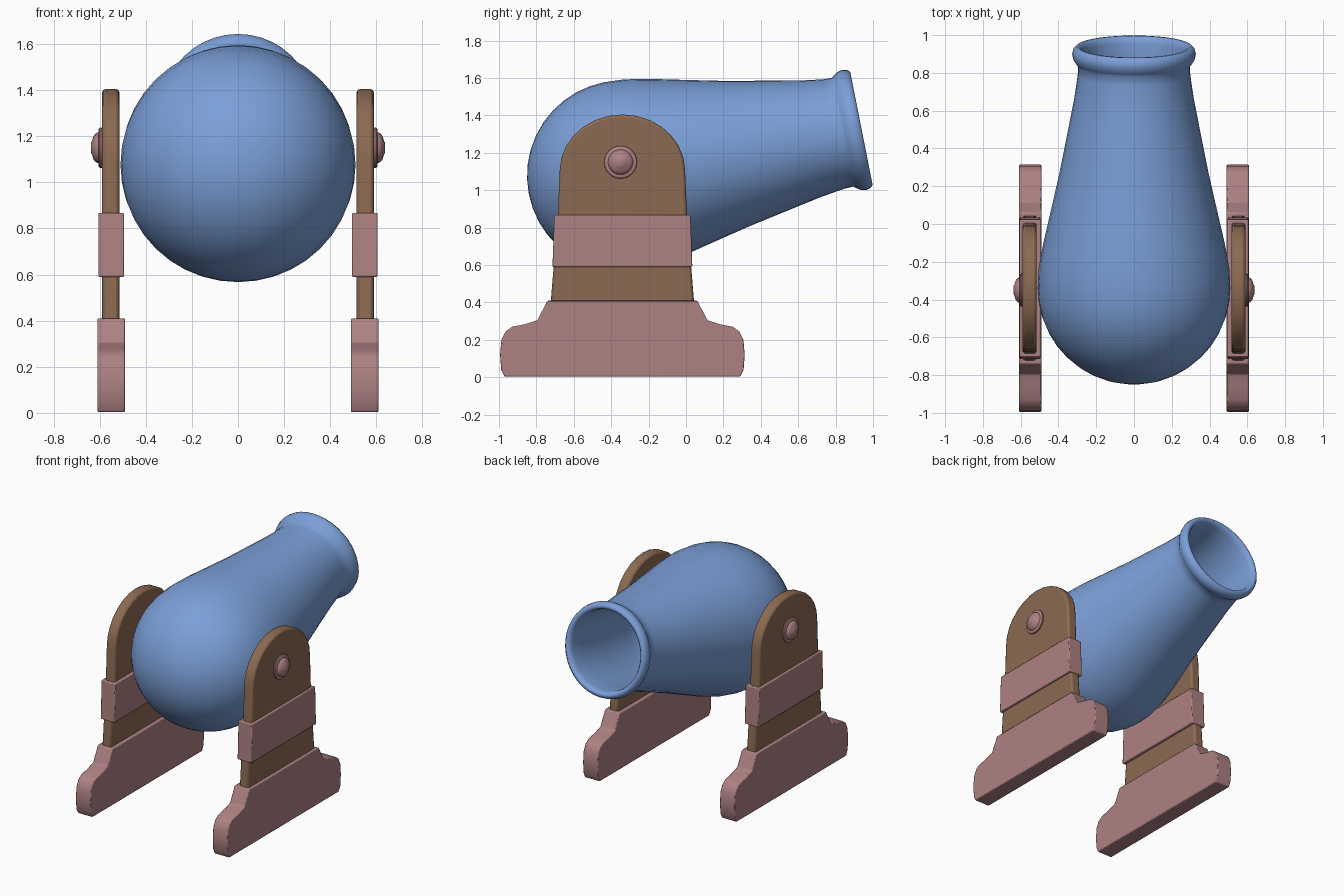
import bpy, bmesh, math
from mathutils import Matrix

if "Cube" in bpy.data.objects:
    bpy.data.objects.remove(bpy.data.objects["Cube"])


def material(name, rgb):
    m = bpy.data.materials.new(name)
    m.diffuse_color = (*rgb, 1)
    m.use_nodes = True
    m.node_tree.nodes["Principled BSDF"].inputs["Base Color"].default_value = m.diffuse_color
    return m


BLUE = material("blue_metal", (0.20, 0.35, 0.69))
BROWN = material("brown_wood", (0.26, 0.145, 0.085))
PINK = material("pink_trim", (0.42, 0.22, 0.225))


def finish(bm, name, mat, bevel=0, mirror=False, angle=35):
    bmesh.ops.remove_doubles(bm, verts=bm.verts, dist=1e-5)
    bmesh.ops.recalc_face_normals(bm, faces=bm.faces)
    me = bpy.data.meshes.new(name)
    bm.to_mesh(me)
    bm.free()
    me.materials.append(mat)
    ob = bpy.data.objects.new(name, me)
    bpy.context.collection.objects.link(ob)
    bpy.ops.object.select_all(action='DESELECT')
    bpy.context.view_layer.objects.active = ob
    ob.select_set(True)
    bpy.ops.object.shade_smooth_by_angle(angle=math.radians(angle))
    if bevel:
        b = ob.modifiers.new("bevel", 'BEVEL')
        b.width, b.segments, b.angle_limit = bevel, 2, math.radians(40)
    if mirror:
        ob.modifiers.new("mirror", 'MIRROR')
    return ob


def lathe(name, profile, mat, matrix, steps=32, **kw):
    # revolve (radius, height) points about local z
    bm = bmesh.new()
    rings = [[bm.verts.new((r * math.cos(t), r * math.sin(t), h))
              for t in (2 * math.pi * i / steps for i in range(steps))]
             for r, h in profile]
    for a, b in zip(rings, rings[1:]):
        for i in range(steps):
            j = (i + 1) % steps
            bm.faces.new((a[i], a[j], b[j], b[i]))
    bm.transform(matrix)
    return finish(bm, name, mat, **kw)


def slab(name, outline, x0, x1, mat, bevel):
    # extrude a (y, z) outline from x0 to x1, mirrored to the other side
    bm = bmesh.new()
    face = bm.faces.new([bm.verts.new((x0, y, z)) for y, z in outline])
    ext = bmesh.ops.extrude_face_region(bm, geom=[face])
    vs = [v for v in ext["geom"] if isinstance(v, bmesh.types.BMVert)]
    bmesh.ops.translate(bm, verts=vs, vec=(x1 - x0, 0, 0))
    return finish(bm, name, mat, bevel, True)


CY = -0.34  # centre line of the side stands

# Barrel: round breech, taper, rolled lip and bore, tilted up 11 degrees
R = 0.51
breech = [(R * math.sin(t), -R * math.cos(t))
          for t in (math.radians(a) for a in range(0, 91, 9))]
breech[0] = (0, -R)
taper = [(0.504, 0.11), (0.481, 0.24), (0.437, 0.433), (0.395, 0.62), (0.355, 0.825),
         (0.317, 1.02), (0.298, 1.15), (0.296, 1.20)]
lip = [(0.308, 1.215), (0.321, 1.235), (0.328, 1.262), (0.322, 1.288),
       (0.308, 1.303), (0.292, 1.303), (0.280, 1.29), (0.274, 1.265)]
bore = [(0.272, 1.15), (0.28, 0.9), (0.29, 0.6), (0.28, 0.45), (0.22, 0.34), (0.12, 0.28), (0, 0.26)]
tilt = Matrix.Translation((0, CY, 1.077)) @ Matrix.Rotation(math.radians(11.2 - 90), 4, 'X')
lathe("barrel", breech + taper + lip + bore, BLUE, tilt, steps=40, angle=60)

# Arched wooden side plates
arch = [(CY + 0.335 * math.cos(t), 1.105 + 0.30 * math.sin(t))
        for t in (math.pi * i / 14 for i in range(15))]
slab("side_plate", [(CY - 0.385, 0.38)] + [(CY + 0.385, 0.38), (CY + 0.345, 0.87)]
     + arch + [(CY - 0.345, 0.87)], 0.515, 0.589, BROWN, 0.014)

# Bands wrapped around the plates
slab("plate_band", [(CY - 0.374, 0.59), (CY + 0.374, 0.59),
                    (CY + 0.364, 0.868), (CY - 0.364, 0.868)], 0.494, 0.606, PINK, 0.006)

# Stepped feet
half = [(0.63, 0.003), (0.648, 0.04), (0.654, 0.12), (0.647, 0.20), (0.625, 0.245), (0.59, 0.27),
        (0.52, 0.284), (0.455, 0.305), (0.40, 0.41)]
slab("foot", [(CY + d, z) for d, z in half]
     + [(CY - d, z) for d, z in reversed(half)], 0.49, 0.61, PINK, 0.006)

# Pivot bolts
lathe("pivot_bolt", [(0, 0), (0.08, 0), (0.088, 0.025), (0.086, 0.031), (0.078, 0.036),
                     (0.067, 0.036), (0.064, 0.045), (0.052, 0.056), (0.028, 0.064), (0.024, 0.067), (0, 0.068)],
      PINK, Matrix.Translation((0.57, -0.35, 1.15)) @ Matrix.Rotation(math.pi / 2, 4, 'Y'),
      steps=24, mirror=True)
